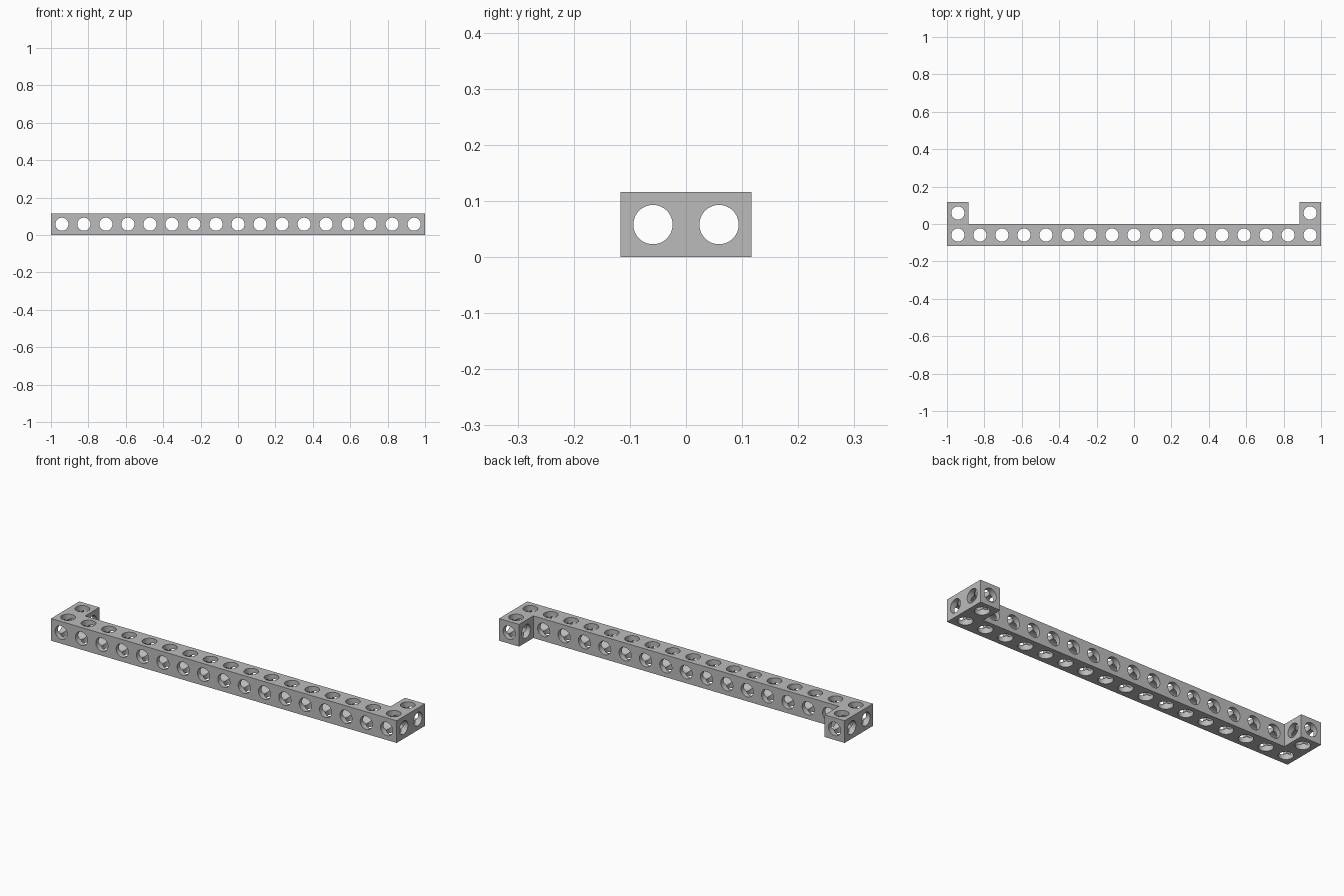
import bpy, bmesh
from math import pi
from mathutils import Matrix

cube = bpy.data.objects.get("Cube")
if cube:
    bpy.data.objects.remove(cube, do_unlink=True)

CELLS = 17
PITCH = 0.1177           # spacing between holes
WIDTH = 0.116            # bar thickness
RADIUS = 0.035
BACK = 0.1168            # half of the total depth
ROWS = (-PITCH / 2, PITCH / 2)
MID_Z = WIDTH / 2
columns = [(i - (CELLS - 1) / 2) * PITCH for i in range(CELLS)]

grey = bpy.data.materials.new("light grey")
grey.use_nodes = True
colour = (0.5, 0.5, 0.5, 1)
grey.diffuse_color = colour
grey.node_tree.nodes["Principled BSDF"].inputs["Base Color"].default_value = colour


def make_object(name, bm):
    bmesh.ops.recalc_face_normals(bm, faces=bm.faces[:])
    mesh = bpy.data.meshes.new(name)
    bm.to_mesh(mesh)
    bm.free()
    mesh.materials.append(grey)
    obj = bpy.data.objects.new(name, mesh)
    bpy.context.collection.objects.link(obj)
    return obj


def make_drills(name, centres, rotation, length):
    """One cutter holding a row of parallel cylinders."""
    bm = bmesh.new()
    for centre in centres:
        bmesh.ops.create_cone(bm, cap_ends=True, segments=48, radius1=RADIUS,
                              radius2=RADIUS, depth=length,
                              matrix=Matrix.Translation(centre) @ rotation)
    drills = make_object(name, bm)
    drills.hide_render = True
    return drills


# Bar with a one-cell leg at each end, extruded from its outline
inner_x = 1 - WIDTH
inner_y = -BACK + WIDTH
half = [(inner_x, inner_y), (inner_x, BACK), (1, BACK), (1, -BACK)]
outline = half + [(-x, y) for x, y in reversed(half)]
bm = bmesh.new()
base = bm.faces.new([bm.verts.new((x, y, 0)) for x, y in outline])
top = bmesh.ops.extrude_face_region(bm, geom=[base])
bmesh.ops.translate(bm, vec=(0, 0, WIDTH),
                    verts=[v for v in top["geom"] if isinstance(v, bmesh.types.BMVert)])
bar = make_object("perforated_bar", bm)

# Holes along all three axes
upright = [(x, ROWS[0], MID_Z) for x in columns]
upright += [(x, ROWS[1], MID_Z) for x in (columns[0], columns[-1])]
cutters = [
    make_drills("vertical_holes", upright, Matrix(), 0.3),
    make_drills("cross_holes", [(x, 0, MID_Z) for x in columns],
                Matrix.Rotation(pi / 2, 4, "X"), 0.4),
    make_drills("lengthwise_holes", [(0, y, MID_Z) for y in ROWS],
                Matrix.Rotation(pi / 2, 4, "Y"), 2.2),
]

bpy.ops.object.select_all(action="DESELECT")
bar.select_set(True)
bpy.context.view_layer.objects.active = bar
for cutter in cutters:
    drill = bar.modifiers.new(cutter.name, "BOOLEAN")
    drill.operation = "DIFFERENCE"
    drill.solver = "EXACT"
    drill.object = cutter
    bpy.ops.object.modifier_apply(modifier=drill.name)
    bpy.data.objects.remove(cutter, do_unlink=True)

bpy.ops.object.shade_smooth_by_angle(angle=pi / 6)
